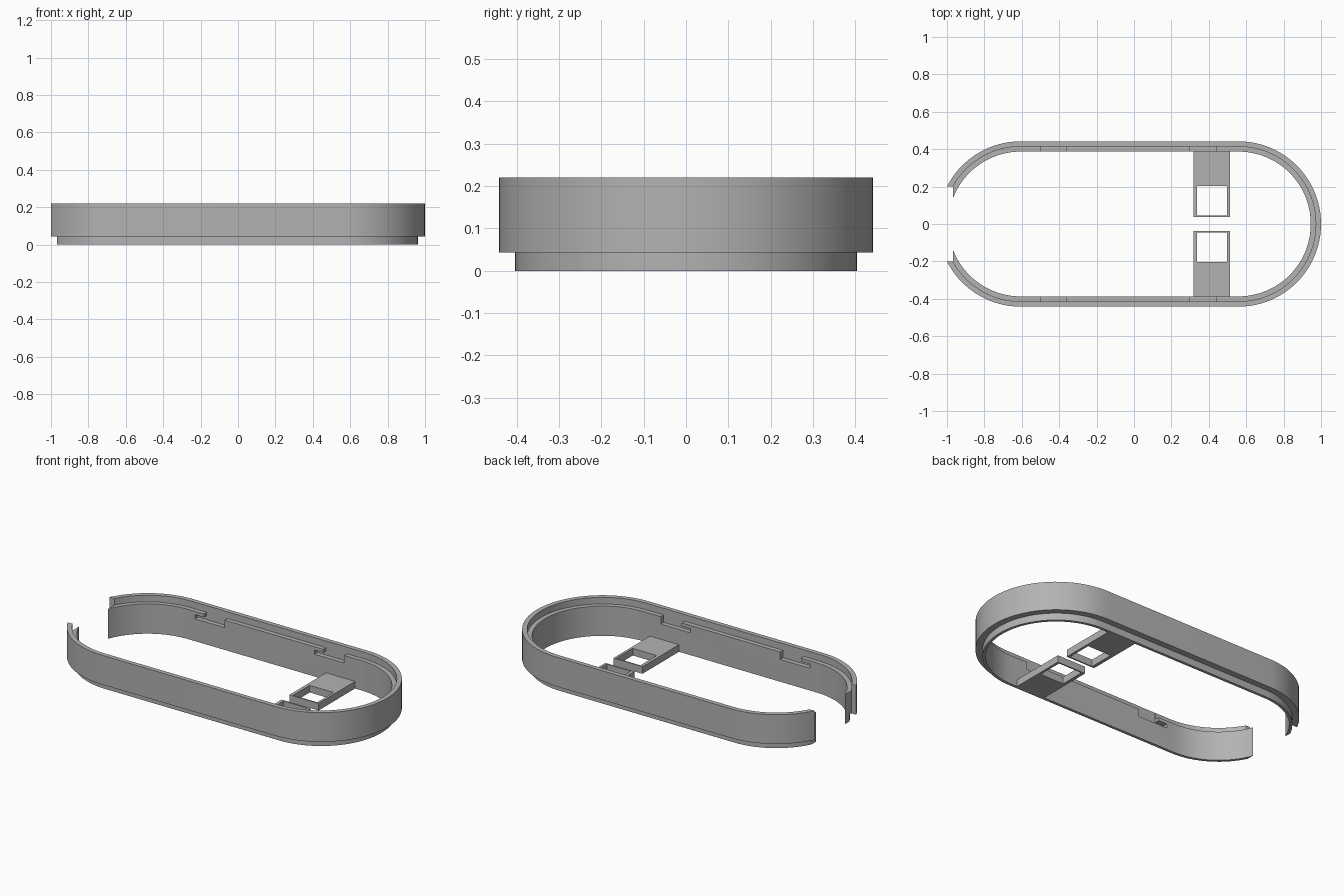
import bpy, bmesh, math

if "Cube" in bpy.data.objects:
    bpy.data.objects.remove(bpy.data.objects["Cube"], do_unlink=True)

grey = bpy.data.materials.new("plain grey")
grey.use_nodes = True
colour = (0.45, 0.45, 0.45, 1)
grey.diffuse_color = colour
grey.node_tree.nodes["Principled BSDF"].inputs["Base Color"].default_value = colour


def finish(name, bm):
    bmesh.ops.recalc_face_normals(bm, faces=bm.faces)
    mesh = bpy.data.meshes.new(name)
    bm.to_mesh(mesh)
    bm.free()
    mesh.materials.append(grey)
    ob = bpy.data.objects.new(name, mesh)
    bpy.context.collection.objects.link(ob)
    return ob


def box(name, x, y, z):
    bm = bmesh.new()
    bmesh.ops.create_cube(bm, size=1)
    for v in bm.verts:
        for i, (lo, hi) in enumerate((x, y, z)):
            v.co[i] = lo if v.co[i] < 0 else hi
    return finish(name, bm)


def activate(ob):
    bpy.ops.object.select_all(action="DESELECT")
    ob.select_set(True)
    bpy.context.view_layer.objects.active = ob


def cut(ob, x, y, z):
    cutter = box("cutter", x, y, z)
    cutter.hide_render = True
    mod = ob.modifiers.new("cut", "BOOLEAN")
    mod.operation = "DIFFERENCE"
    mod.solver = "EXACT"
    mod.object = cutter
    activate(ob)
    bpy.ops.object.modifier_apply(modifier=mod.name)
    bpy.data.objects.remove(cutter, do_unlink=True)


def span(side, a, b):
    return tuple(sorted((side * a, side * b)))


# Stepped wall section swept around a rounded oblong
RIGHT, LEFT, STEPS = 0.558, -0.606, 48
INNER, LIP, OUTER = 0.387, 0.414, 0.442
LEDGE, TOP = 0.18, 0.22
section = [(INNER, 0), (0.404, 0), (0.404, 0.043), (OUTER, 0.043),
           (OUTER, TOP), (LIP, TOP), (LIP, LEDGE), (INNER, LEDGE)]

bm = bmesh.new()
rings = []
for centre, start in ((RIGHT, -math.pi / 2), (LEFT, math.pi / 2)):
    for i in range(STEPS + 1):
        a = start + math.pi * i / STEPS
        rings.append([bm.verts.new((centre + r * math.cos(a), r * math.sin(a), z))
                      for r, z in section])
for i, ring in enumerate(rings):
    following = rings[(i + 1) % len(rings)]
    for j in range(len(section)):
        k = (j + 1) % len(section)
        bm.faces.new((ring[j], ring[k], following[k], following[j]))
wall = finish("rim_wall", bm)

# Opening at the left end
cut(wall, (-1.2, -0.967), (-0.2, 0.2), (-0.1, 0.4))

# Hooked locking slots in the inner ledge
for side in (-1, 1):
    for x in (-0.5, 0.3):
        y = span(side, 0.35, LIP + 0.001)
        cut(wall, (x, x + 0.14), y, (0.135, 0.3))
        cut(wall, (x - 0.06, x + 0.02), y, (0.135, 0.16))

activate(wall)
bpy.ops.object.shade_smooth_by_angle(angle=math.radians(30))

# Pair of framed arms reaching in from the long walls
for side, name in ((1, "back_arm"), (-1, "front_arm")):
    arm = box(name, (0.318, 0.513), span(side, 0.038, 0.395), (0, 0.043))
    cut(arm, (0.338, 0.498), span(side, 0.046, 0.202), (-0.1, 0.2))
